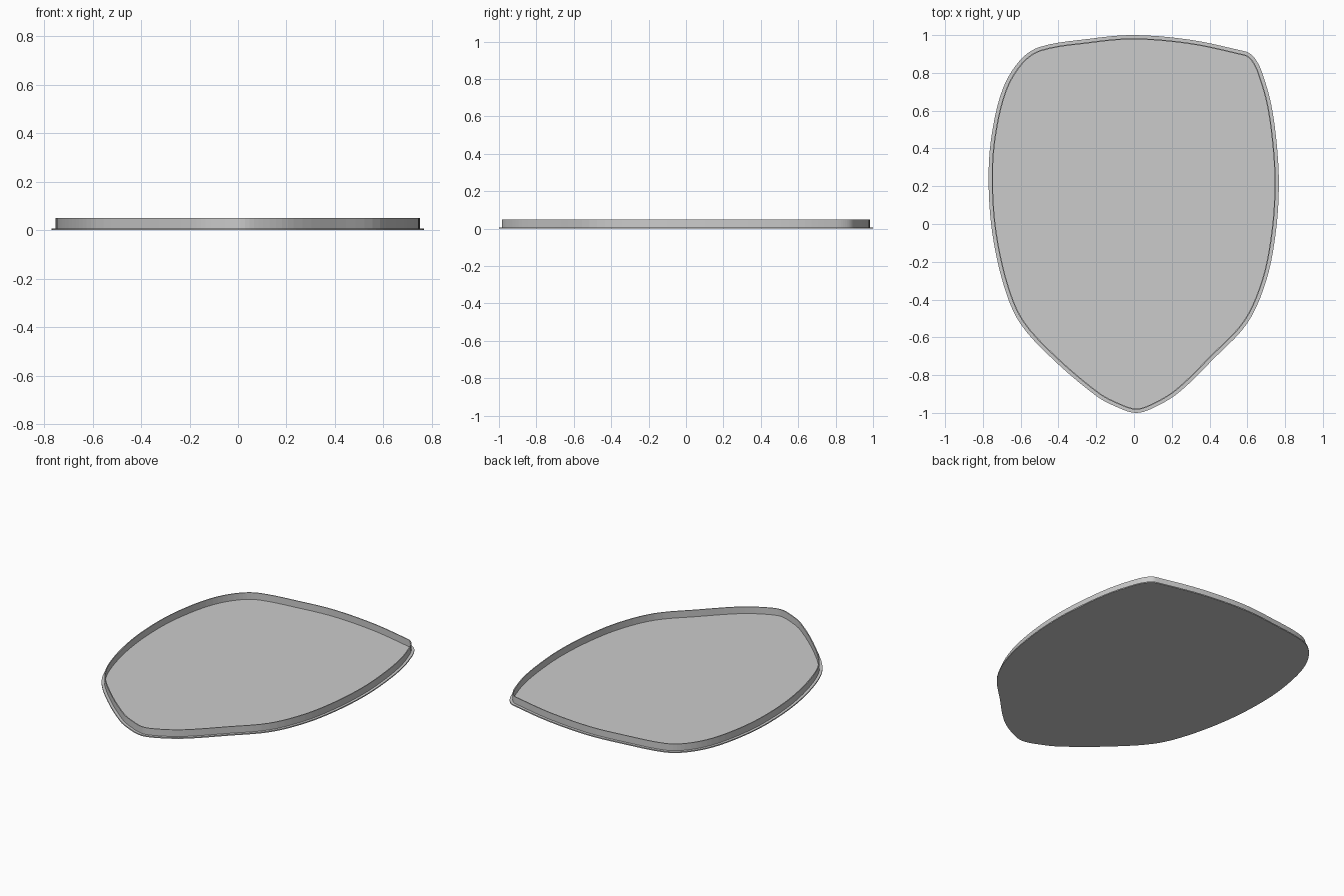
import bpy
import bmesh
from mathutils import Vector

cube = bpy.data.objects.get("Cube")
if cube:
    bpy.data.objects.remove(cube, do_unlink=True)

# Single plain grey
grey = bpy.data.materials.new("light_grey")
grey.use_nodes = True
colour = (0.6, 0.6, 0.6, 1)
grey.diffuse_color = colour
grey.node_tree.nodes["Principled BSDF"].inputs["Base Color"].default_value = colour

BASE_TOP, WALL_TOP = 0.007, 0.05
WALL_INSET, WALL_THICK = 0.017, 0.006

# Shield outline, counter-clockwise from the tip
CONTROL = [Vector(p) for p in (
    (0.01, -1.0), (0.11, -0.97), (0.24, -0.89), (0.42, -0.715), (0.6, -0.525),
    (0.7, -0.3), (0.75, -0.05), (0.767, 0.2), (0.756, 0.42), (0.725, 0.64),
    (0.675, 0.81), (0.645, 0.87), (0.61, 0.905), (0.57, 0.918), (0.3, 0.975),
    (0, 1.0), (-0.24, 0.98), (-0.5, 0.937), (-0.605, 0.865), (-0.695, 0.715),
    (-0.753, 0.475), (-0.77, 0.24), (-0.75, -0.05), (-0.685, -0.34),
    (-0.6, -0.53), (-0.42, -0.725), (-0.2, -0.91), (-0.1, -0.965))]


def smooth_loop(points, steps=5):
    """Closed spline through the points."""
    n, loop = len(points), []
    for i in range(n):
        a, b, c, d = (points[(i + k) % n] for k in (-1, 0, 1, 2))
        # Tangents scaled to the span, so uneven spacing does not overshoot
        span = (c - b).length
        tb, tc = (c - a).normalized() * span, (d - b).normalized() * span
        for s in range(steps):
            t = s / steps
            u = 1 - t
            loop.append(u * u * (1 + 2 * t) * b + t * u * u * tb
                        + t * t * (3 - 2 * t) * c - t * t * u * tc)
    return loop


def inset(loop, distance):
    """Move the loop inwards along its normals."""
    result = []
    for i, p in enumerate(loop):
        along = (loop[(i + 1) % len(loop)] - loop[i - 1]).normalized()
        result.append(p + Vector((-along.y, along.x)) * distance)
    return result


def build(name, rings, closed):
    """Skin stacked (loop, height) rings; cap the ends or join them."""
    bm = bmesh.new()
    rows = [[bm.verts.new((p.x, p.y, z)) for p in loop] for loop, z in rings]
    n = len(rows[0])
    pairs = list(zip(rows, rows[1:]))
    if closed:
        pairs.append((rows[-1], rows[0]))
    else:
        bm.faces.new(rows[0][::-1])
        bm.faces.new(rows[-1])
    for low, high in pairs:
        for i in range(n):
            j = (i + 1) % n
            bm.faces.new((low[i], low[j], high[j], high[i]))
    bmesh.ops.recalc_face_normals(bm, faces=bm.faces)
    mesh = bpy.data.meshes.new(name)
    bm.to_mesh(mesh)
    bm.free()
    mesh.materials.append(grey)
    obj = bpy.data.objects.new(name, mesh)
    bpy.context.collection.objects.link(obj)
    return obj


outline = smooth_loop(CONTROL)
outer = inset(outline, WALL_INSET)
inner = inset(outline, WALL_INSET + WALL_THICK)

# Thin floor plate with a narrow lip outside the wall
build("base_plate", [(outline, 0), (outline, BASE_TOP)], False)

# Upright wall, sunk slightly into the plate
foot = BASE_TOP / 2
build("rim_wall", [(outer, foot), (outer, WALL_TOP),
                   (inner, WALL_TOP), (inner, foot)], True)
